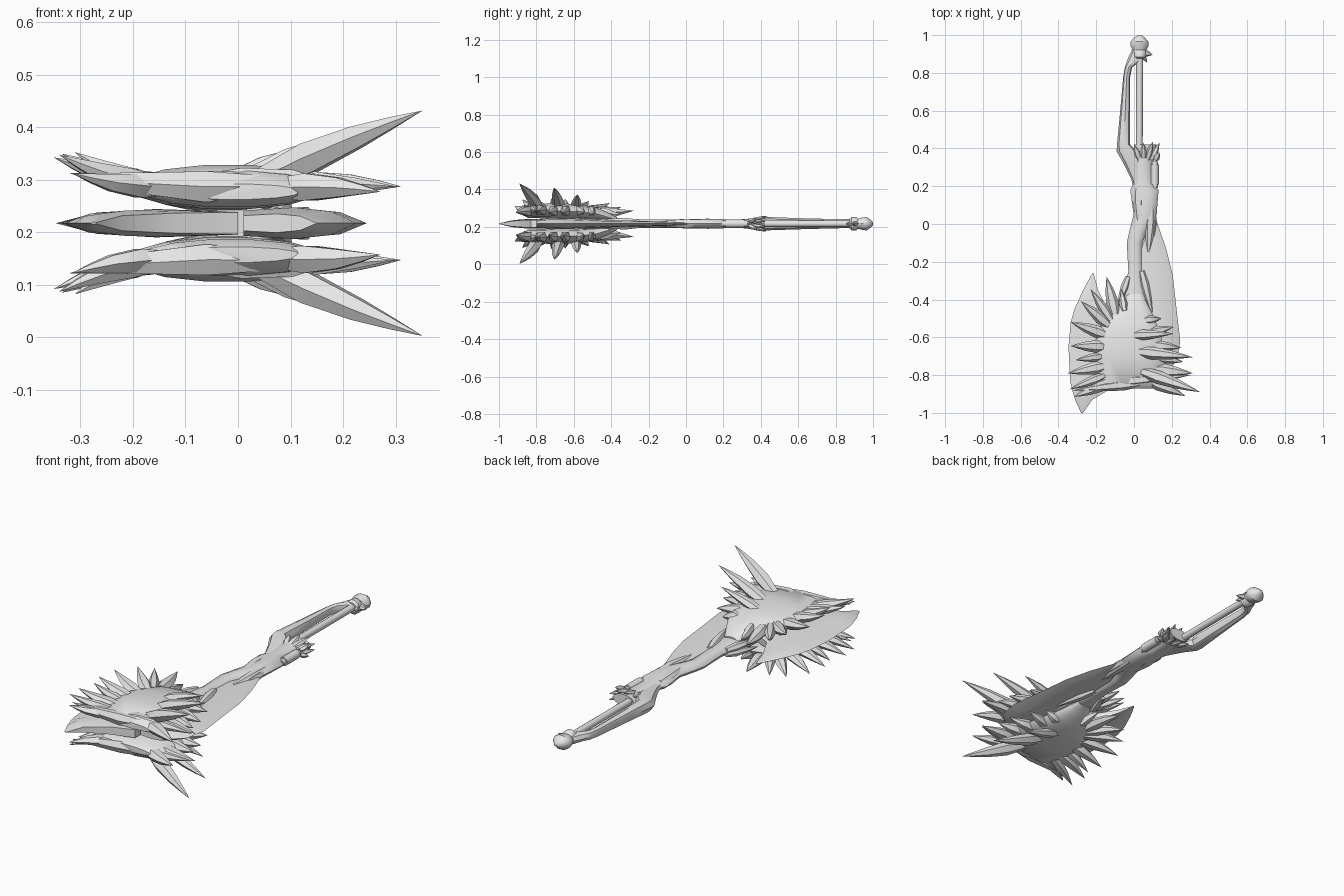
import bpy, bmesh, math
from mathutils import Vector

Z0 = 0.217  # mid plane of the weapon

grey = bpy.data.materials.new("plain_grey")
grey.diffuse_color = (0.8, 0.8, 0.8, 1)


def build(name, lofts, mirror=False):
    """Skin each list of rings into a closed solid, all in one object."""
    bm = bmesh.new()
    for rings in lofts:
        vs = [[bm.verts.new(p) for p in r] for r in rings]
        n = len(vs[0])
        for a, b in zip(vs, vs[1:]):
            for i in range(n):
                j = (i + 1) % n
                bm.faces.new((a[i], a[j], b[j], b[i]))
        bm.faces.new(vs[0][::-1])
        bm.faces.new(vs[-1])
    bmesh.ops.remove_doubles(bm, verts=bm.verts, dist=0.00002)
    bmesh.ops.recalc_face_normals(bm, faces=bm.faces)
    me = bpy.data.meshes.new(name)
    bm.to_mesh(me)
    bm.free()
    me.materials.append(grey)
    ob = bpy.data.objects.new(name, me)
    ob.location.z = Z0
    bpy.context.collection.objects.link(ob)
    if mirror:
        m = ob.modifiers.new("both_faces", 'MIRROR')
        m.use_axis = (False, False, True)
    return ob


def circle(n):
    return [(math.cos(2 * math.pi * i / n), math.sin(2 * math.pi * i / n)) for i in range(n)]


def along_y(sections, profile):
    """Sections are (y, x left, x right, z bottom, z top)."""
    rings = []
    for y, xl, xr, zb, zt in sections:
        rings.append([Vector(((xl + xr) / 2 + u * (xr - xl) / 2, y,
                              (zb + zt) / 2 + v * (zt - zb) / 2)) for u, v in profile])
    return rings


def flat(sections):
    return [(y, a, b, -h, h) for y, a, b, h in sections]


def spike(base, tip, width, thick, sag=0.0, n=6):
    """Leaf shaped spike; sag bends its middle in z."""
    base, tip = Vector(base), Vector(tip)
    d = (tip - base).normalized()
    side = d.cross(Vector((0, 0, 1))).normalized()
    up = side.cross(d)
    rings = []
    for t, s in ((0, .7), (.3, 1), (.6, .72), (.82, .36), (1, .01)):
        c = base.lerp(tip, t) + Vector((0, 0, sag * math.sin(math.pi * t)))
        rings.append([c + side * u * width * s + up * v * thick * s for u, v in circle(n)])
    return rings


# crescent blade with a sharp outer edge
edge = [(-1, 0), (-.55, .75), (.1, 1), (1, .8), (1, -.8), (.1, -1), (-.55, -.75)]
build("blade", [along_y(flat([
    (-1.0, -.28, -.27, .002), (-.93, -.312, -.22, .018), (-.87, -.33, -.12, .024),
    (-.83, -.338, 0, .026), (-.65, -.347, 0, .027), (-.52, -.335, 0, .026),
    (-.45, -.315, -.14, .02), (-.35, -.27, -.19, .012), (-.26, -.22, -.214, .002)]), edge)])

# long thin fin behind the head
fin_edge = [(-u, v) for u, v in edge]
build("back_fin", [along_y(flat([
    (.03, .09, .115, .005), (-.13, .04, .17, .012), (-.27, .03, .205, .016),
    (-.45, .02, .225, .02), (-.62, .02, .245, .028), (-.73, .01, .225, .03),
    (-.8, .01, .15, .018)]), fin_edge)])

# furry plates on both faces of the head
build("mane_plate", [along_y([
    (-.87, -.13, .12, .045, .075), (-.845, -.19, .16, .03, .1), (-.7, -.21, .17, .026, .112),
    (-.58, -.2, .14, .026, .105), (-.48, -.15, .1, .02, .088), (-.42, -.07, .07, .01, .062),
    (-.37, -.03, .045, .005, .035)], circle(14))], True)

# left tufts: base x, base y, tip x, tip y, tip z, width
left = [(-.13, -.83, -.315, -.915, .095, .036), (-.15, -.8, -.34, -.875, .13, .026),
        (-.14, -.75, -.35, -.79, .125, .034), (-.16, -.7, -.31, -.72, .135, .024),
        (-.14, -.65, -.335, -.645, .132, .034), (-.14, -.59, -.335, -.52, .12, .034),
        (-.13, -.54, -.28, -.41, .11, .032), (-.12, -.51, -.23, -.345, .09, .028),
        (-.1, -.48, -.145, -.28, .07, .034), (-.05, -.46, -.068, -.345, .05, .022)]
build("left_tufts", [spike((bx, by, .07), (tx, ty, tz), w, .026, -.008)
                     for bx, by, tx, ty, tz, w in left], True)

# right tufts
right = [(.07, -.82, .27, -.91, .06, .036), (.07, -.77, .31, -.79, .07, .04),
         (.1, -.7, .26, -.73, .06, .03), (.08, -.64, .25, -.655, .06, .03),
         (.06, -.58, .21, -.545, .06, .028), (.05, -.51, .145, -.5, .05, .026)]
build("right_tufts", [spike((bx, by, .066), (tx, ty, tz), w, .03, .006)
                      for bx, by, tx, ty, tz, w in right], True)

# front ridge of the plate
build("front_ridge", [spike((-.12, -.84, .062), (.3, -.8, .07), .03, .036, .012),
                      spike((.05, -.84, .07), (-.32, -.88, .095), .03, .034, -.01)], True)

# big swept horns
build("horns", [spike((.04, -.78, .08), (.35, -.89, .214), .036, .034, .004),
                spike((.01, -.675, .08), (.31, -.705, .192), .034, .03, .004),
                spike((-.02, -.59, .08), (.21, -.58, .156), .028, .024, .004)], True)

# shaft from the head to the grip
build("shaft", [along_y(flat([
    (.42, .0, .12, .03), (.36, .0, .1, .026), (.22, .0, .095, .024), (.18, -.02, .13, .027),
    (.05, -.002, .12, .027), (-.04, -.025, .07, .025), (-.1, -.038, .045, .024),
    (-.25, -.03, .045, .025), (-.34, -.05, .06, .028), (-.43, -.075, .085, .032),
    (-.55, -.08, .1, .032)]), circle(10))])

# pointed tufts along the shaft
build("shaft_tufts", [spike((.09, .08, .012), (.075, -.18, .008), .028, .016),
                      spike((.1, .06, .0), (.1, -.12, .0), .022, .02),
                      spike((.02, .19, .012), (.03, -.05, .016), .03, .016),
                      spike((.04, -.25, .01), (.1, -.49, .02), .025, .02),
                      spike((-.03, -.28, .01), (-.09, -.45, .02), .022, .02)], True)

# ragged collar above the shaft
build("collar_tufts", [spike((.03 + .02 * i, .34, .012), (x, y, z), .02, .014)
                       for i, (x, y, z) in enumerate([(.0, .42, .03), (.05, .43, .042),
                                                      (.1, .435, .04), (.135, .43, .015),
                                                      (.135, .38, .03)])], True)

# side pin with end caps
build("side_pin", [along_y([(y0, .11 - r, .11 + r, -r, r), (y1, .11 - r, .11 + r, -r, r)],
                           circle(12))
                   for y0, y1, r in ((.19, .33, .016), (.21, .315, .022))])

# outer arm of the handle
build("handle_arm", [along_y(flat([
    (.18, .0, .04, .014), (.24, -.015, .05, .02), (.32, -.055, .04, .025),
    (.385, -.092, .02, .034), (.42, -.09, -.02, .036), (.6, -.073, -.02, .03),
    (.78, -.057, -.02, .025), (.83, -.048, -.01, .024), (.87, -.035, .045, .024),
    (.92, -.012, .05, .026)]), circle(8))])

# straight grip
build("grip", [along_y(flat([(.38, .01, .046, .018), (.89, .012, .048, .018)]), circle(10))])

# pommel and its ring
build("pommel", [along_y(flat([
    (.875, .005, .055, .026), (.885, -.005, .066, .038), (.91, -.005, .066, .038),
    (.92, -.008, .066, .028), (.94, -.018, .076, .034), (.965, -.018, .076, .038),
    (.988, .002, .056, .022), (1.0, .02, .04, .008)]), circle(10)),
    spike((.04, .91, 0), (.098, .895, 0), .02, .016),
    spike((.04, .9, 0), (.07, .855, 0), .014, .014)])

bpy.ops.object.select_all(action='SELECT')
bpy.context.view_layer.objects.active = bpy.data.objects["shaft"]
bpy.ops.object.shade_smooth_by_angle(angle=math.radians(40))
